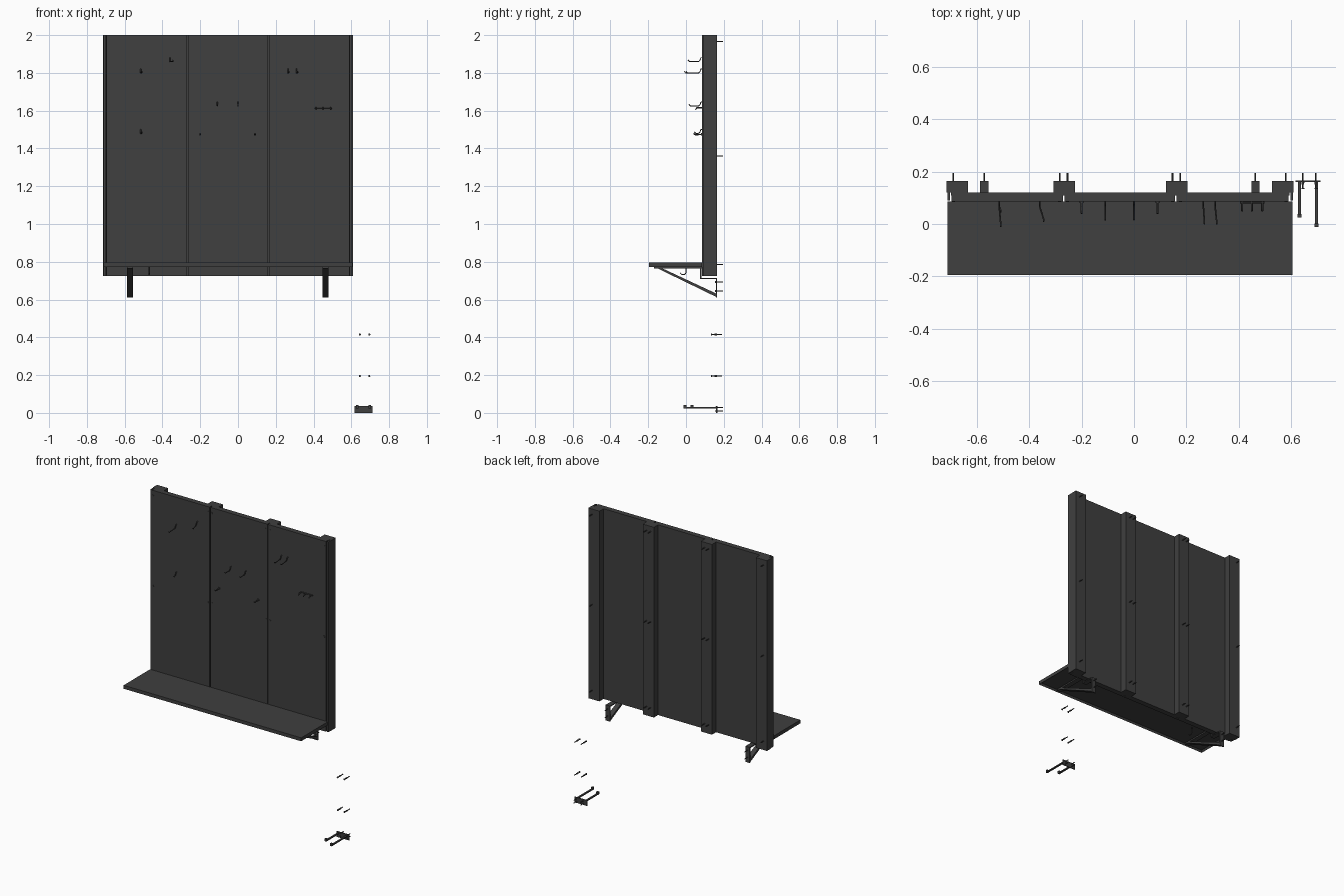
import bpy, bmesh
from mathutils import Vector

cube = bpy.data.objects.get("Cube")
if cube:
    bpy.data.objects.remove(cube, do_unlink=True)


def material(name, v):
    m = bpy.data.materials.new(name)
    m.use_nodes = True
    m.diffuse_color = (v, v, v, 1)
    m.node_tree.nodes["Principled BSDF"].inputs["Base Color"].default_value = (v, v, v, 1)
    return m


DARK = material("dark grey", 0.05)
STEEL = DARK


def finish(name, bm, mat):
    me = bpy.data.meshes.new(name)
    bmesh.ops.recalc_face_normals(bm, faces=bm.faces)
    bm.to_mesh(me)
    bm.free()
    me.materials.append(mat)
    ob = bpy.data.objects.new(name, me)
    bpy.context.collection.objects.link(ob)
    return ob


def add_box(bm, x, y, z):
    lo, hi = Vector((x[0], y[0], z[0])), Vector((x[1], y[1], z[1]))
    new = bmesh.ops.create_cube(bm, size=1)["verts"]
    for v in new:
        v.co = (lo + hi) / 2 + v.co * (hi - lo)


def box(name, x, y, z, mat=DARK):
    bm = bmesh.new()
    add_box(bm, x, y, z)
    return finish(name, bm, mat)


def rod(name, points, radius, mat=STEEL):
    cu = bpy.data.curves.new(name, "CURVE")
    cu.dimensions = "3D"
    cu.bevel_depth = radius
    cu.bevel_resolution = 1
    cu.use_fill_caps = True
    sp = cu.splines.new("POLY")
    sp.points.add(len(points) - 1)
    for p, co in zip(sp.points, points):
        p.co = (*co, 1)
    cu.materials.append(mat)
    ob = bpy.data.objects.new(name, cu)
    bpy.context.collection.objects.link(ob)
    return ob


def screw(x, z, y0, y1):
    # shank with a wider head at the front
    rod("screw_shank", [(x, y0, z), (x, y1, z)], 0.003)
    rod("screw_head", [(x, y0 - 0.002, z), (x, y0 + 0.003, z)], 0.006)


# wall panels with narrow seams, closed by a backing sheet
BOTTOM, TOP = 0.725, 2.0
edges = [-0.70, -0.268, 0.16, 0.594]
for a, b in zip(edges, edges[1:]):
    box("wall_panel", (a + 0.003, b - 0.003), (0.086, 0.109), (BOTTOM, TOP))
box("backing_sheet", (edges[0], edges[-1]), (0.109, 0.121), (BOTTOM, TOP))

# uprights
for x in (-0.675, -0.267, 0.164, 0.568):
    box("upright", (x - 0.041, x + 0.041), (0.121, 0.165), (BOTTOM, TOP))
for x in (-0.712, 0.598):
    box("side_trim", (x, x + 0.01), (0.09, 0.121), (BOTTOM, TOP))

# panel screws
for x in (-0.69, -0.284, -0.254, 0.147, 0.177, 0.58):
    for z in (0.785, 1.36, 1.965):
        screw(x, z, 0.086, 0.195)

# shelf with hollow underside
bm = bmesh.new()
add_box(bm, (-0.712, 0.605), (-0.195, 0.086), (0.772, 0.795))
bm.normal_update()
under = min(bm.faces, key=lambda f: f.normal.z)
bmesh.ops.inset_region(bm, faces=[under], thickness=0.012)
for v in under.verts:
    v.co.z += 0.012
finish("shelf", bm, DARK)

# shelf brackets: stepped strap plus a diagonal strut
for x in (-0.572, 0.464):
    w = (x - 0.016, x + 0.016)
    box("bracket_arm", w, (-0.17, 0.084), (0.764, 0.774))
    box("bracket_drop", w, (0.074, 0.082), (0.71, 0.774))
    box("bracket_step", w, (0.074, 0.165), (0.708, 0.715))
    box("bracket_plate", w, (0.158, 0.165), (0.61, 0.715))
    bm = bmesh.new()
    profile = [(-0.165, 0.772), (-0.14, 0.772), (0.164, 0.63), (0.164, 0.612)]
    face = bm.faces.new([bm.verts.new((w[0], y, z)) for y, z in profile])
    ext = bmesh.ops.extrude_face_region(bm, geom=[face])["geom"]
    for v in ext:
        if isinstance(v, bmesh.types.BMVert):
            v.co.x = w[1]
    finish("bracket_strut", bm, DARK)
    for z in (0.645, 0.692):
        screw(x, z, 0.155, 0.195)

# wire hooks: x, z, reach, sideways drift
hooks = [(-0.515, 1.80, -0.01, 0.012), (-0.36, 1.86, 0.01, 0.03), (-0.515, 1.48, 0.045, 0.012),
         (-0.11, 1.625, 0.015, 0), (0, 1.625, 0.015, 0),
         (0.265, 1.80, 0, 0.008), (0.31, 1.80, 0, 0.012)]
for x, z, reach, drift in hooks:
    rod("wire_hook", [(x, 0.088, z + 0.02), (x, 0.079, z + 0.02), (x, 0.073, z + 0.005),
                      (x, 0.066, z), (x + drift / 2, reach + 0.008, z),
                      (x + drift / 2, reach, z + 0.008)], 0.003)
for x in (-0.2, 0.09):
    z = 1.475
    rod("short_hook", [(x, 0.088, z), (x, 0.05, z - 0.003), (x, 0.04, z + 0.004)], 0.004)
    rod("hook_plate", [(x, 0.08, z), (x, 0.087, z)], 0.008)

# tool holder with three rings
for x in (0.413, 0.45, 0.49):
    rod("holder_peg", [(x, 0.087, 1.615), (x, 0.058, 1.615), (x, 0.05, 1.605)], 0.004)
rod("holder_bar", [(0.405, 0.082, 1.615), (0.498, 0.082, 1.615)], 0.003)

# hook below the shelf
rod("shelf_hook", [(-0.47, 0, 0.775), (-0.47, 0, 0.742), (-0.47, -0.008, 0.732),
                   (-0.47, -0.022, 0.732), (-0.47, -0.032, 0.742)], 0.003)

# low two-armed wall holder
box("holder_plate", (0.617, 0.712), (0.160, 0.166), (0, 0.037))
for x, end in ((0.632, 0.025), (0.697, -0.012)):
    box("holder_arm", (x - 0.006, x + 0.006), (end, 0.162), (0.024, 0.031))
    box("holder_tip", (x - 0.007, x + 0.007), (end, end + 0.014), (0.024, 0.041))
for x in (0.645, 0.695):
    for z in (0.01, 0.028):
        screw(x, z, 0.158, 0.195)
    # separate wall pins
    for z in (0.195, 0.415):
        screw(x, z, 0.135, 0.19)
        rod("pin_collar", [(x, 0.15, z), (x, 0.165, z)], 0.005)
